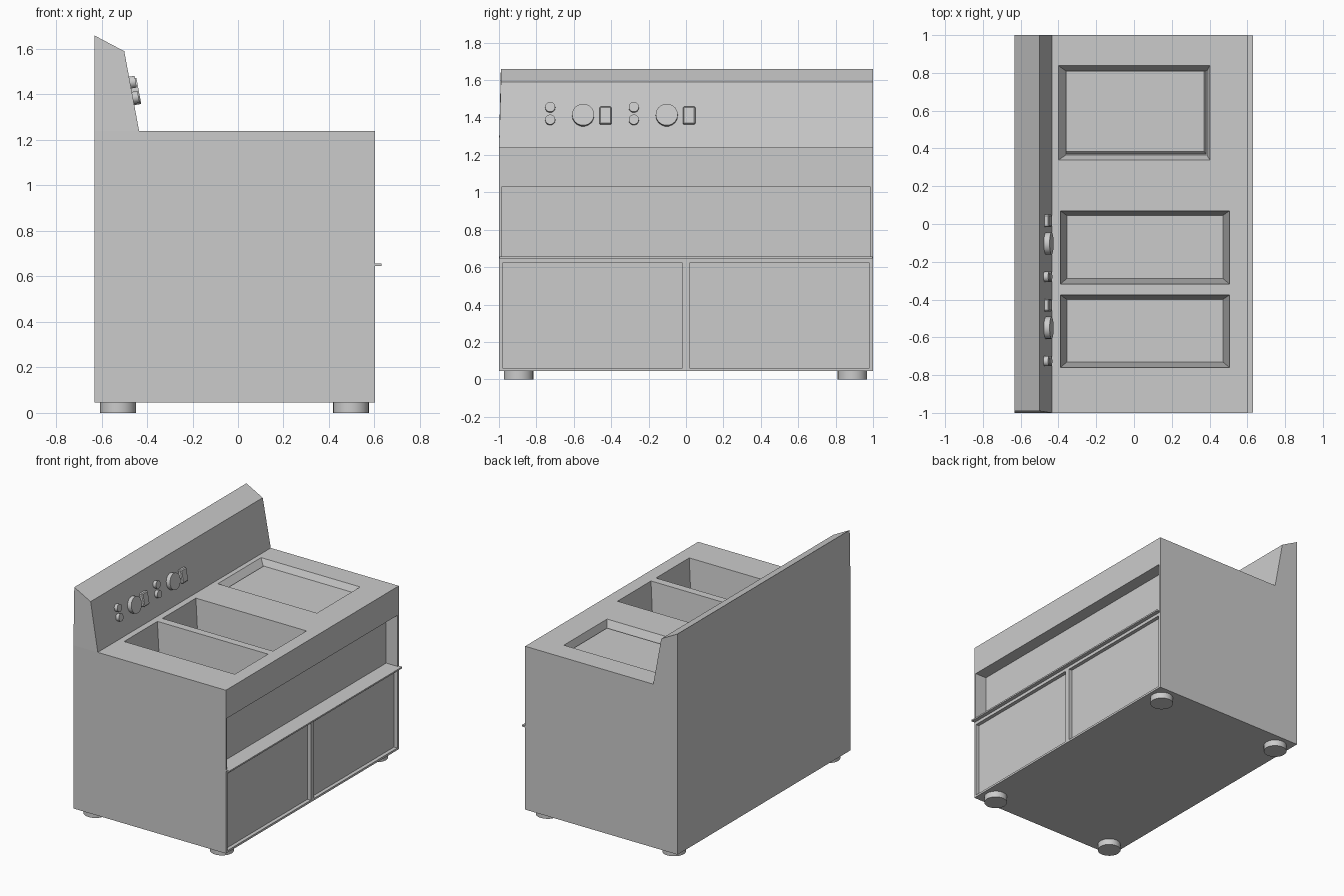
import bpy, bmesh, math
from mathutils import Matrix, Vector

if "Cube" in bpy.data.objects:
    bpy.data.objects.remove(bpy.data.objects["Cube"])


def finish(name, bm):
    bmesh.ops.recalc_face_normals(bm, faces=bm.faces)
    me = bpy.data.meshes.new(name)
    bm.to_mesh(me)
    bm.free()
    ob = bpy.data.objects.new(name, me)
    bpy.context.collection.objects.link(ob)
    return ob


def frustum(name, low, high, z0, z1):
    """Block between two rectangles given as (x0, x1, y0, y1)."""
    bm = bmesh.new()
    rings = []
    for (x0, x1, y0, y1), z in ((low, z0), (high, z1)):
        rings.append([bm.verts.new((x, y, z)) for x, y in
                      ((x0, y0), (x1, y0), (x1, y1), (x0, y1))])
    a, b = rings
    bm.faces.new(a)
    bm.faces.new(b)
    for i in range(4):
        j = (i + 1) % 4
        bm.faces.new((a[i], a[j], b[j], b[i]))
    return finish(name, bm)


def box(name, x0, x1, y0, y1, z0, z1):
    r = (x0, x1, y0, y1)
    return frustum(name, r, r, z0, z1)


def cut(target, cutter):
    mod = target.modifiers.new("cut", 'BOOLEAN')
    mod.operation = 'DIFFERENCE'
    mod.solver = 'EXACT'
    mod.object = cutter
    bpy.context.view_layer.objects.active = target
    bpy.ops.object.modifier_apply(modifier=mod.name)
    bpy.data.objects.remove(cutter)


def disc(name, radius, depth, sides, matrix):
    bm = bmesh.new()
    bmesh.ops.create_cone(bm, cap_ends=True, segments=sides, radius1=radius,
                          radius2=radius, depth=depth, matrix=matrix)
    ob = finish(name, bm)
    bpy.ops.object.select_all(action='DESELECT')
    ob.select_set(True)
    bpy.context.view_layer.objects.active = ob
    bpy.ops.object.shade_smooth_by_angle(angle=math.radians(35))
    return ob


# Cabinet with sloped control panel, extruded along y
profile = [(-0.632, 0.045), (0.602, 0.045), (0.602, 1.24), (-0.435, 1.24),
           (-0.50, 1.59), (-0.632, 1.66)]
bm = bmesh.new()
end_a = [bm.verts.new((x, -0.99 if z > 1.3 else -1, z)) for x, z in profile]
end_b = [bm.verts.new((x, 1, z)) for x, z in profile]
# side face split at counter level so the panel end can lean inward
left = bm.verts.new((-0.632, -1, 1.24))
bm.faces.new((end_a[0], end_a[1], end_a[2], end_a[3], left))
bm.faces.new((left, end_a[3], end_a[4], end_a[5]))
bm.faces.new(end_b)
for i in range(5):
    bm.faces.new((end_a[i], end_a[i + 1], end_b[i + 1], end_b[i]))
bm.faces.new((end_a[5], left, end_a[0], end_b[0], end_b[5]))
cabinet = finish("cabinet", bm)

# Fryer wells in the worktop
for y0, y1 in ((-0.76, -0.375), (-0.318, 0.07)):
    cut(cabinet, frustum("well_cutter", (-0.355, 0.47, y0 + 0.03, y1 - 0.025),
                         (-0.39, 0.506, y0, y1), 0.94, 1.242))

# Shallow griddle pan and its raised plate
cut(cabinet, frustum("griddle_cutter", (-0.36, 0.386, 0.365, 0.81),
                     (-0.402, 0.402, 0.338, 0.84), 1.185, 1.242))
frustum("griddle_plate", (-0.36, 0.386, 0.367, 0.81),
        (-0.36, 0.37, 0.385, 0.81), 1.18, 1.2)

# Open recess and two door panels on the working side
cut(cabinet, box("recess_cutter", 0.51, 0.7, -0.985, 0.985, 0.655, 1.03))
for y0, y1 in ((-0.982, -0.018), (0.018, 0.982)):
    cut(cabinet, box("door_cutter", 0.575, 0.7, y0, y1, 0.06, 0.622))

# Thin shelf lip
box("shelf", 0.50, 0.63, -0.998, 0.998, 0.645, 0.656)

# Feet
for x in (-0.527, 0.497):
    for y in (-0.895, 0.89):
        disc("foot", 0.079, 0.05, 24, Matrix.Translation((x, y, 0.025)))

# Controls, placed with local z along the panel normal
normal = Vector((0.35, 0, 0.065)).normalized()
slope = Vector((-0.065, 0, 0.35)).normalized()
side = slope.cross(normal)


def on_panel(y, z):
    x = -0.435 - 0.065 * (z - 1.24) / 0.35
    m = Matrix((slope, side, normal)).transposed().to_4x4()
    m.translation = (x, y, z)
    return m


for shift in (0, 0.447):
    for z in (1.452, 1.385):
        disc("indicator", 0.027, 0.05, 14, on_panel(-0.726 + shift, z))
    disc("dial", 0.059, 0.062, 18, on_panel(-0.55 + shift, 1.41))
    bm = bmesh.new()
    bmesh.ops.create_cube(bm, size=1, matrix=on_panel(-0.43 + shift, 1.408)
                          @ Matrix.Diagonal((0.095, 0.065, 0.05, 1)))
    bmesh.ops.bevel(bm, geom=bm.edges[:], offset=0.006, segments=1,
                    affect='EDGES')
    finish("rocker_switch", bm)
